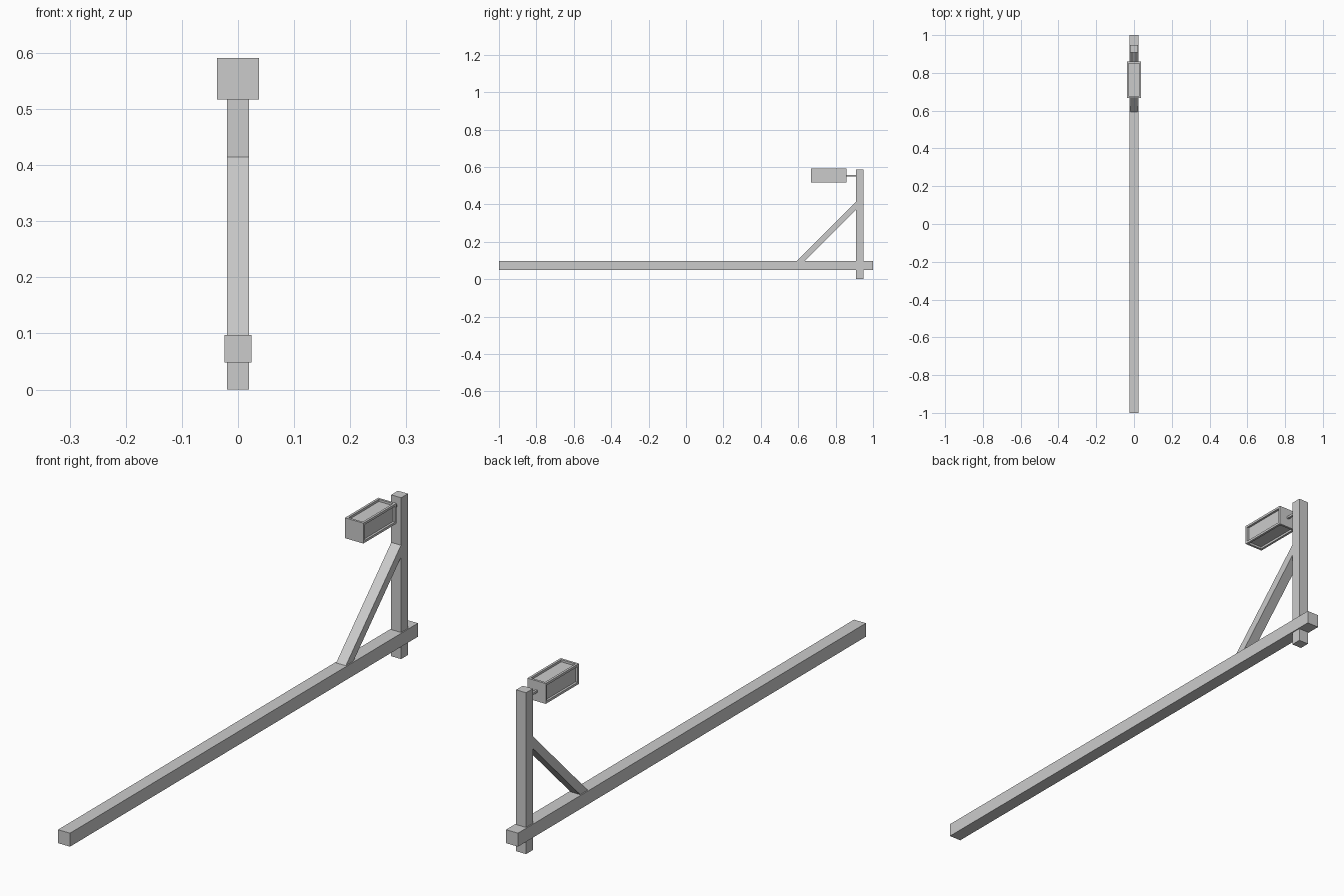
import bpy, bmesh
from mathutils import Vector

if "Cube" in bpy.data.objects:
    bpy.data.objects.remove(bpy.data.objects["Cube"])


def make_object(name, bm):
    bmesh.ops.recalc_face_normals(bm, faces=bm.faces)
    mesh = bpy.data.meshes.new(name)
    bm.to_mesh(mesh)
    bm.free()
    obj = bpy.data.objects.new(name, mesh)
    bpy.context.collection.objects.link(obj)
    return obj


def box_bm(lo, hi):
    lo, hi = Vector(lo), Vector(hi)
    bm = bmesh.new()
    bmesh.ops.create_cube(bm, size=1)
    bmesh.ops.scale(bm, vec=hi - lo, verts=bm.verts)
    bmesh.ops.translate(bm, vec=(lo + hi) / 2, verts=bm.verts)
    return bm


# Long ground beam and upright post
make_object("beam", box_bm((-0.024, -1, 0.048), (0.024, 1, 0.097)))
make_object("post", box_bm((-0.02, 0.909, 0), (0.02, 0.948, 0.587)))

# Diagonal brace: side profile extruded across x, ends buried in the beam and post
profile = [(0.578, 0.083), (0.622, 0.083), (0.922, 0.383), (0.922, 0.427)]
bm = bmesh.new()
face = bm.faces.new([bm.verts.new((-0.0195, y, z)) for y, z in profile])
ext = bmesh.ops.extrude_face_region(bm, geom=[face])["geom"]
bmesh.ops.translate(bm, vec=(0.039, 0, 0),
                    verts=[g for g in ext if isinstance(g, bmesh.types.BMVert)])
make_object("brace", bm)

# Lantern box with a recessed panel on each of its four long sides
bm = box_bm((-0.037, 0.668, 0.517), (0.037, 0.859, 0.591))
bm.normal_update()
sides = [f for f in bm.faces if abs(f.normal.y) < 0.5]
bmesh.ops.inset_individual(bm, faces=sides, thickness=0.012)
rec = bmesh.ops.inset_individual(bm, faces=sides, thickness=0.0001, depth=-0.008)
make_object("lantern", bm)

# Thin rod holding the lantern to the post
make_object("lantern_rod", box_bm((-0.004, 0.85, 0.55), (0.004, 0.915, 0.558)))
